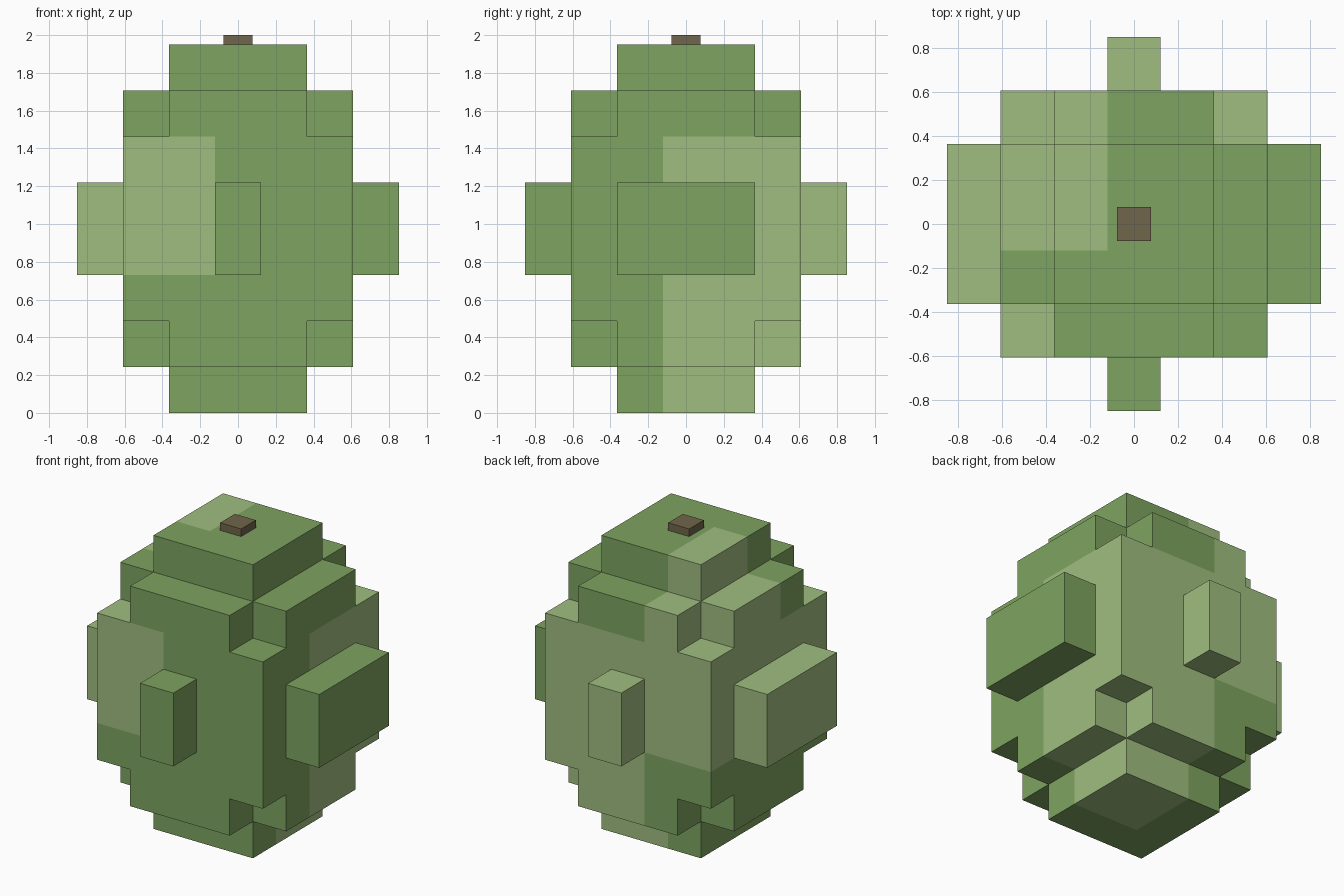
import bpy, bmesh
from mathutils import Vector

if "Cube" in bpy.data.objects:
    bpy.data.objects.remove(bpy.data.objects["Cube"])

S = 0.2437          # size of one cube cell


def material(name, rgb):
    m = bpy.data.materials.new(name)
    m.diffuse_color = (*rgb, 1)
    m.use_nodes = True
    m.node_tree.nodes["Principled BSDF"].inputs["Base Color"].default_value = m.diffuse_color
    return m


dark = material("leaf green", (0.209, 0.371, 0.117))
light = material("pale green", (0.352, 0.509, 0.216))
brown = material("stem brown", (0.162, 0.133, 0.070))


def block(rx, ry, z0, z1):
    """Cells of a block centred on x and y, spanning layers z0..z1."""
    return {(x, y, z) for x in range(-rx, rx + 1)
            for y in range(-ry, ry + 1) for z in range(z0, z1 + 1)}


# Rounded blocky body: stacked layers, side lobes, front and back ridges
cells = block(1, 1, 0, 7) | block(2, 2, 2, 5)
for layer in (1, 6):
    cells |= block(2, 1, layer, layer) | block(1, 2, layer, layer)
cells |= block(3, 1, 3, 4) | block(0, 3, 3, 4)

# Pale patches cover 3 x 3 x 3 groups of cells
PALE = {(0, 0, 1), (0, 1, 1), (0, 1, 2), (1, 1, 0), (1, 1, 1), (1, 2, 1), (0, 2, 1)}


def is_pale(c):
    return ((c[0] + 3) // 3, (c[1] + 3) // 3, c[2] // 3) in PALE


def new_object(name, bm, mats):
    me = bpy.data.meshes.new(name)
    bm.to_mesh(me)
    bm.free()
    for m in mats:
        me.materials.append(m)
    ob = bpy.data.objects.new(name, me)
    bpy.context.collection.objects.link(ob)
    return ob


# Keep only the outer faces of the cells
bm = bmesh.new()
for c in sorted(cells):
    centre = Vector((c[0], c[1], c[2] + 0.5)) * S
    for axis in range(3):
        for sign in (-1, 1):
            n = [0, 0, 0]
            n[axis] = sign
            if tuple(a + b for a, b in zip(c, n)) in cells:
                continue
            u, v = Vector((0, 0, 0)), Vector((0, 0, 0))
            u[(axis + 1) % 3] = S / 2
            v[(axis + 2) % 3] = S / 2 * sign
            mid = centre + Vector(n) * S / 2
            f = bm.faces.new([bm.verts.new(mid + p)
                              for p in (-u - v, u - v, u + v, -u + v)])
            f.material_index = int(is_pale(c))
bmesh.ops.remove_doubles(bm, verts=bm.verts, dist=0.001)
# Merge flat areas of one colour
bmesh.ops.dissolve_limit(bm, angle_limit=0.01, verts=bm.verts, edges=bm.edges,
                         delimit={'MATERIAL'})
new_object("blocky_body", bm, [dark, light])

# Short square stem on top
bm = bmesh.new()
bmesh.ops.create_cube(bm, size=1)
bmesh.ops.scale(bm, vec=(0.154, 0.154, 0.0504), verts=bm.verts)
bmesh.ops.translate(bm, vec=(0, 0, 8 * S + 0.0252), verts=bm.verts)
new_object("stem", bm, [brown])
